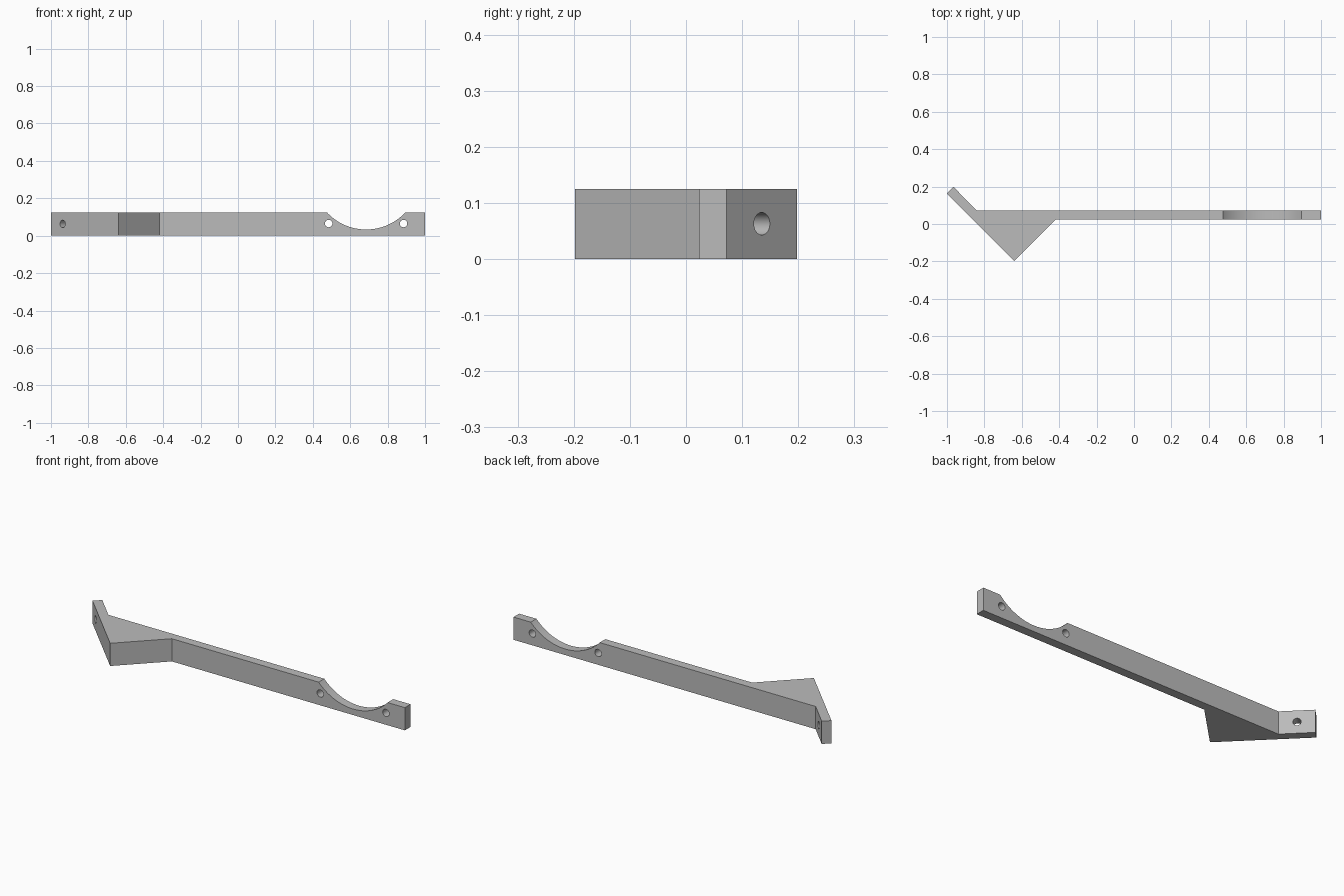
import bpy
import bmesh
from math import radians
from mathutils import Vector

if "Cube" in bpy.data.objects:
    bpy.data.objects.remove(bpy.data.objects["Cube"], do_unlink=True)

HEIGHT = 0.125
BAR_Y = 0.0475

grey = bpy.data.materials.new("plain grey")
grey.use_nodes = True
grey.diffuse_color = (0.5, 0.5, 0.5, 1)
grey.node_tree.nodes["Principled BSDF"].inputs["Base Color"].default_value = (0.5, 0.5, 0.5, 1)


def extrude_outline(name, outline, height):
    """Solid with a flat outline on the ground, raised to a height."""
    bm = bmesh.new()
    face = bm.faces.new([bm.verts.new((x, y, 0)) for x, y in outline])
    raised = bmesh.ops.extrude_face_region(bm, geom=[face])
    verts = [v for v in raised["geom"] if isinstance(v, bmesh.types.BMVert)]
    bmesh.ops.translate(bm, verts=verts, vec=(0, 0, height))
    bmesh.ops.recalc_face_normals(bm, faces=bm.faces)
    mesh = bpy.data.meshes.new(name)
    bm.to_mesh(mesh)
    bm.free()
    obj = bpy.data.objects.new(name, mesh)
    bpy.context.collection.objects.link(obj)
    obj.data.materials.append(grey)
    return obj


def bore(target, name, centre, direction, radius, depth, sides):
    """Cut a round hole through the target along a direction."""
    bpy.ops.mesh.primitive_cylinder_add(vertices=sides, radius=radius, depth=depth, location=centre)
    cutter = bpy.context.object
    cutter.name = name
    cutter.rotation_euler = Vector(direction).to_track_quat("Z", "X").to_euler()
    cutter.hide_render = True
    cutter.data.materials.append(grey)
    cut = target.modifiers.new(name, "BOOLEAN")
    cut.operation = "DIFFERENCE"
    cut.solver = "EXACT"
    cut.object = cutter
    bpy.context.view_layer.objects.active = target
    bpy.ops.object.modifier_apply(modifier=cut.name)
    bpy.data.objects.remove(cutter, do_unlink=True)


# Long bar with a triangular brace and a slanted mounting tab
bracket = extrude_outline("bracket_arm", [
    (-1, 0.163), (-0.64, -0.198), (-0.419, 0.023), (1, 0.023),
    (1, 0.072), (-0.84, 0.072), (-0.965, 0.198)], HEIGHT)

# Round saddle in the top edge
bore(bracket, "saddle_cutter", (0.685, BAR_Y, 0.319), (0, 1, 0), 0.286, 0.4, 96)

# Screw holes on both sides of the saddle
for x in (0.485, 0.885):
    bore(bracket, "screw_hole_cutter", (x, BAR_Y, 0.065), (0, 1, 0), 0.02, 0.2, 32)

# Screw hole through the slanted tab
bore(bracket, "tab_hole_cutter", (-0.92, 0.118, 0.063), (1, 1, 0), 0.02, 0.12, 32)

bpy.ops.object.select_all(action="DESELECT")
bracket.select_set(True)
bpy.context.view_layer.objects.active = bracket
bpy.ops.object.shade_smooth_by_angle(angle=radians(30))
